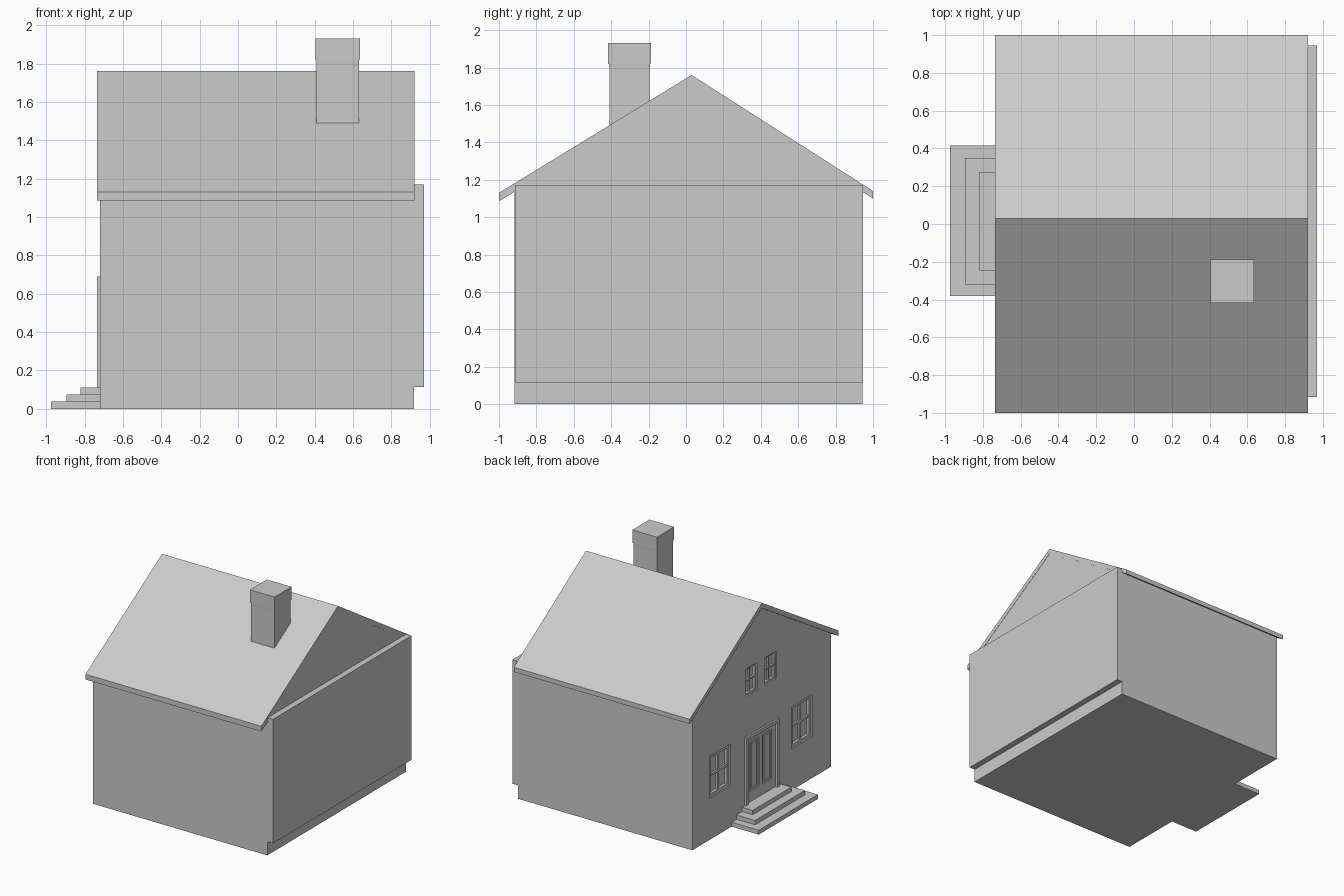
import bpy, bmesh

old = bpy.data.objects.get("Cube")
if old:
    bpy.data.objects.remove(old, do_unlink=True)

grey = bpy.data.materials.new("plain_grey")
grey.use_nodes = True
tone = (0.6, 0.6, 0.6, 1)
grey.diffuse_color = tone
grey.node_tree.nodes["Principled BSDF"].inputs["Base Color"].default_value = tone


def add_object(name, bm):
    bmesh.ops.recalc_face_normals(bm, faces=bm.faces)
    mesh = bpy.data.meshes.new(name)
    bm.to_mesh(mesh)
    bm.free()
    mesh.materials.append(grey)
    ob = bpy.data.objects.new(name, mesh)
    bpy.context.collection.objects.link(ob)
    return ob


def prism(name, profile, x0, x1):
    """Extrude a (y, z) profile along x."""
    bm = bmesh.new()
    face = bm.faces.new([bm.verts.new((x0, y, z)) for y, z in profile])
    new = bmesh.ops.extrude_face_region(bm, geom=[face])["geom"]
    moved = [v for v in new if isinstance(v, bmesh.types.BMVert)]
    bmesh.ops.translate(bm, verts=moved, vec=(x1 - x0, 0, 0))
    return add_object(name, bm)


def box(name, x, y, z):
    return prism(name, [(y[0], z[0]), (y[1], z[0]), (y[1], z[1]), (y[0], z[1])], *x)


def cut(target, cutter):
    mod = target.modifiers.new("cut", "BOOLEAN")
    mod.operation = "DIFFERENCE"
    mod.solver = "EXACT"
    mod.object = cutter
    bpy.context.view_layer.objects.active = target
    bpy.ops.object.modifier_apply(modifier=mod.name)
    bpy.data.objects.remove(cutter, do_unlink=True)


# House body with gables
WALL = -0.72
body = prism("house_walls", [(-0.917, 0), (0.943, 0), (0.943, 1.15), (0.03, 1.73),
                             (-0.917, 1.15)], WALL, 0.918)

# Recessed windows with sash frames and glazing bars
windows = {
    "left_window": ((0.43, 0.71), (0.35, 0.71)),
    "right_window": ((-0.67, -0.39), (0.35, 0.71)),
    "upper_left_window": ((0.07, 0.225), (1.03, 1.265)),
    "upper_right_window": ((-0.19, -0.03), (1.03, 1.265)),
}
for name, (y, z) in windows.items():
    cut(body, box("cutter", (WALL - 0.1, WALL + 0.035), y, z))
    t = 0.1 * (y[1] - y[0])
    front, back = WALL + 0.012, WALL + 0.036
    for i, edge in enumerate((y[0], y[1] - t)):
        box(f"{name}_stile_{i}", (front, back), (edge, edge + t), z)
    for i, edge in enumerate((z[0], z[1] - t)):
        box(f"{name}_rail_{i}", (front, back), (y[0] + t, y[1] - t), (edge, edge + t))
    cy, cz, b = sum(y) / 2, sum(z) / 2, t * 0.35
    box(name + "_upright_bar", (front + 0.008, back), (cy - b, cy + b), (z[0] + t, z[1] - t))
    box(name + "_cross_bar", (front + 0.008, back), (y[0] + t, y[1] - t), (cz - b, cz + b))

# Door recess, surround and panelled leaf
cut(body, box("cutter", (WALL - 0.1, WALL + 0.03), (-0.18, 0.21), (0.11, 0.66)))
for side, y in (("left", (0.21, 0.24)), ("right", (-0.21, -0.18))):
    box(f"door_jamb_{side}", (-0.735, WALL + 0.01), y, (0.11, 0.69))
box("door_lintel", (-0.735, WALL + 0.01), (-0.18, 0.21), (0.66, 0.69))
door = box("door", (WALL + 0.005, WALL + 0.031), (-0.18, 0.21), (0.11, 0.66))
for y in ((0.04, 0.16), (-0.13, -0.01)):
    cut(door, box("cutter", (WALL - 0.1, WALL + 0.015), y, (0.2, 0.62)))
    box("door_panel", (WALL + 0.008, WALL + 0.02), (y[0] + 0.02, y[1] - 0.02), (0.22, 0.6))

# Pitched roof
prism("roof", [(-1, 1.085), (-1, 1.13), (0.03, 1.76), (1, 1.14), (1, 1.1), (0.03, 1.715)],
      -0.735, 0.92)

# Raised slab on the plain end wall
box("side_wall_slab", (0.9, 0.97), (-0.915, 0.945), (0.115, 1.17))

# Chimney with a slightly wider cap
box("chimney_shaft", (0.41, 0.63), (-0.41, -0.195), (1.45, 1.85))
cap = box("chimney_cap", (0.404, 0.636), (-0.417, -0.188), (1.8, 1.93))
for v in cap.data.vertices:
    if v.co.z < 1.85:
        v.co.x = 0.52 + (v.co.x - 0.52) * 0.95
        v.co.y = -0.3025 + (v.co.y + 0.3025) * 0.95
box("chimney_cap_band", (0.404, 0.636), (-0.417, -0.188), (1.82, 1.93))

# Entrance steps
for i, (x, y0, y1) in enumerate(((-0.975, -0.38, 0.415), (-0.895, -0.32, 0.35),
                                 (-0.82, -0.245, 0.275))):
    box(f"step_{i + 1}", (x, WALL + 0.01), (y0, y1), (0, 0.037 * (i + 1)))
